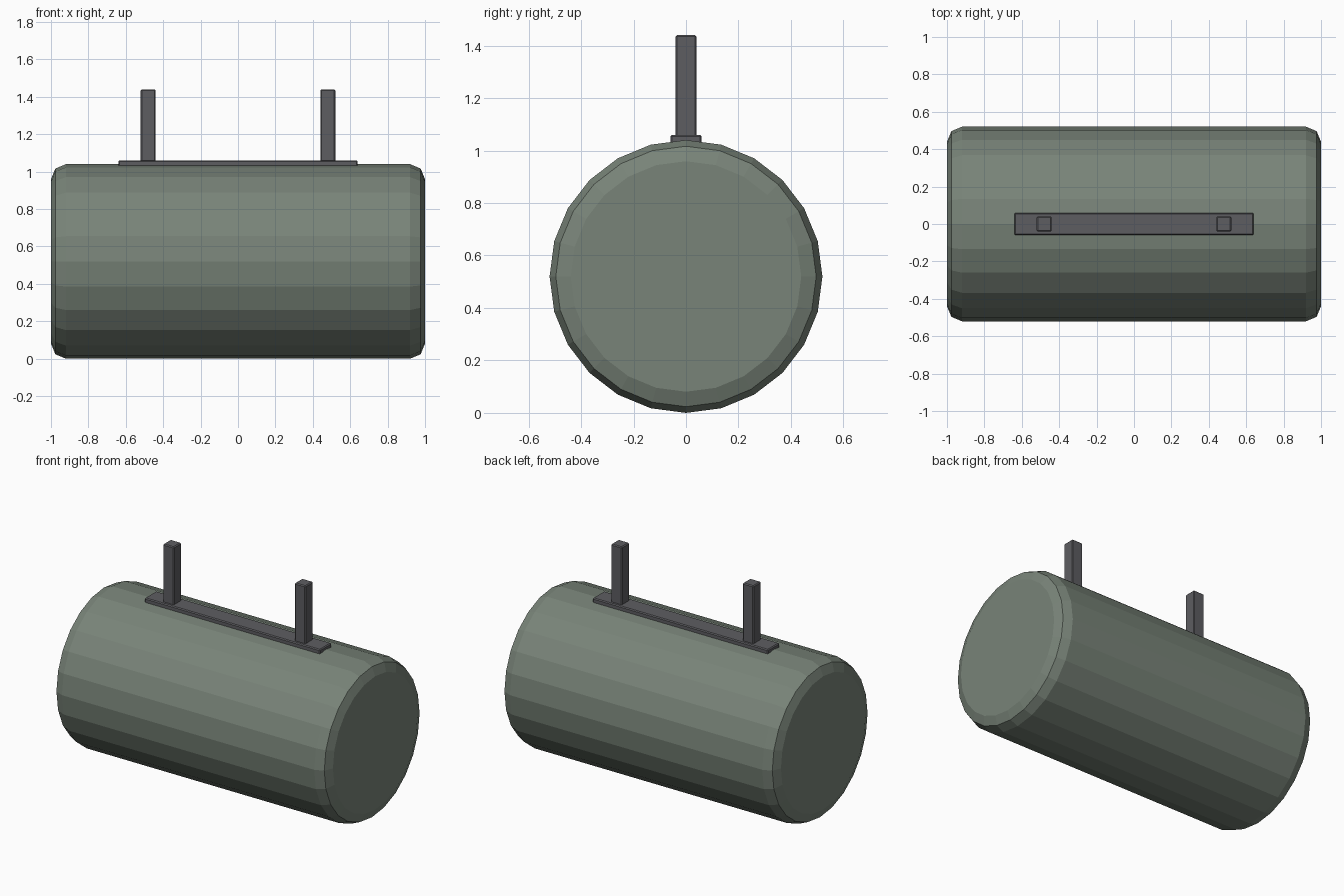
import bpy
import bmesh
from math import pi
from mathutils import Matrix

if "Cube" in bpy.data.objects:
    bpy.data.objects.remove(bpy.data.objects["Cube"])


def material(name, color):
    mat = bpy.data.materials.new(name)
    mat.diffuse_color = (*color, 1)
    mat.use_nodes = True
    mat.node_tree.nodes["Principled BSDF"].inputs["Base Color"].default_value = mat.diffuse_color
    return mat


def finish(bm, name, mat):
    bmesh.ops.recalc_face_normals(bm, faces=bm.faces)
    mesh = bpy.data.meshes.new(name)
    bm.to_mesh(mesh)
    bm.free()
    mesh.materials.append(mat)
    obj = bpy.data.objects.new(name, mesh)
    bpy.context.collection.objects.link(obj)
    return obj


def bevelled_box(name, x, y, z, bevel, mat):
    bm = bmesh.new()
    size = [b - a for a, b in (x, y, z)]
    center = [(a + b) / 2 for a, b in (x, y, z)]
    bmesh.ops.create_cube(bm, size=1, matrix=Matrix.LocRotScale(center, None, size))
    bmesh.ops.bevel(bm, geom=bm.edges[:], offset=bevel, segments=1,
                    profile=0.5, affect='EDGES')
    return finish(bm, name, mat)


green = material("drab_green", (0.19, 0.23, 0.19))
dark = material("dark_metal", (0.11, 0.11, 0.12))

# Faceted 24-sided body lying along x, with rounded rims
R, SIDES = 0.52, 24
bm = bmesh.new()
bmesh.ops.create_cone(bm, cap_ends=True, segments=SIDES, radius1=R, radius2=R, depth=2,
                      matrix=Matrix.Translation((0, 0, R)) @ Matrix.Rotation(pi / 2, 4, 'Y'))
rims = [e for e in bm.edges if abs(e.verts[0].co.x - e.verts[1].co.x) < 0.01]
bmesh.ops.bevel(bm, geom=rims, offset=0.08, segments=2, profile=0.5, affect='EDGES')
finish(bm, "tank_body", green)

# Mounting rail on top of the body
bevelled_box("mounting_rail", (-0.64, 0.64), (-0.06, 0.06), (1.02, 1.06), 0.006, dark)

# Two upright hanger posts
for side, x in (("left", -0.48), ("right", 0.48)):
    bevelled_box(f"{side}_post", (x - 0.04, x + 0.04), (-0.04, 0.04), (1.04, 1.44), 0.006, dark)
